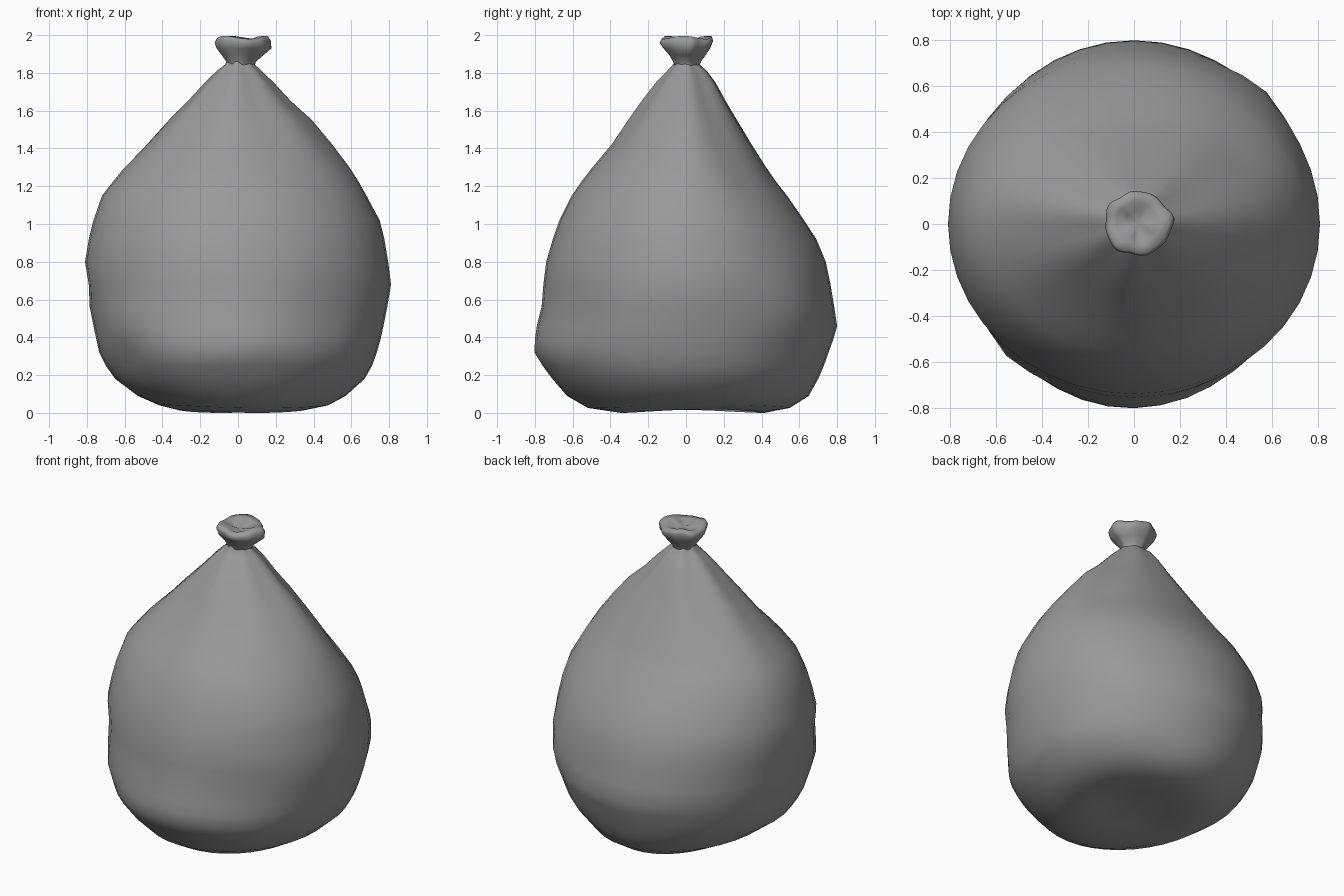
import bpy, bmesh
from math import sin, cos, pi, exp, atan2

SIDES = 40

# Dark grey plastic
plastic = bpy.data.materials.new("dark_plastic")
plastic.diffuse_color = (0.32, 0.32, 0.32, 1)


def loft(name, rings, shape, bottom=None, top=None):
    """Skin rings of (z, left, right, front, back) reaches, optional end points."""
    bm = bmesh.new()
    loops = []
    for z, l, r, f, b in rings:
        loop = []
        for i in range(SIDES):
            a = 2 * pi * i / SIDES
            c, s = cos(a), sin(a)
            x = c * (r if c > 0 else l)
            y = s * (b if s > 0 else f)
            loop.append(bm.verts.new(shape(x, y, z, a)))
        loops.append(loop)
    for lo, hi in zip(loops, loops[1:]):
        for i in range(SIDES):
            j = (i + 1) % SIDES
            bm.faces.new((lo[i], lo[j], hi[j], hi[i]))
    for point, loop in ((bottom, loops[0]), (top, loops[-1])):
        if point:
            tip = bm.verts.new(point)
            for i in range(SIDES):
                bm.faces.new((tip, loop[i], loop[(i + 1) % SIDES]))
    bmesh.ops.recalc_face_normals(bm, faces=bm.faces)
    me = bpy.data.meshes.new(name)
    bm.to_mesh(me)
    bm.free()
    me.materials.append(plastic)
    for p in me.polygons:
        p.use_smooth = True
    ob = bpy.data.objects.new(name, me)
    bpy.context.collection.objects.link(ob)
    return ob


# Dents and bulges: angle (degrees), height, angular width, height width, depth
DENTS = [(212, 0.28, 12, 0.09, -0.04), (224, 0.48, 10, 0.09, 0.03),
         (305, 0.50, 16, 0.18, -0.02), (285, 0.25, 18, 0.08, -0.015),
         (40, 1.22, 9, 0.07, -0.03), (310, 1.24, 8, 0.05, -0.02),
         (140, 1.35, 10, 0.12, -0.02), (45, 0.58, 12, 0.12, 0.035),
         (60, 0.12, 14, 0.08, -0.03)]


def body_shape(x, y, z, a):
    k = 1.0
    for deg, h, wa, wz, d in DENTS:
        t = a - deg * pi / 180
        t = atan2(sin(t), cos(t)) / (wa * pi / 180)
        k += d * exp(-t * t - ((z - h) / wz) ** 2)
    # pleats gathering toward the tie
    w = max(0, min(1, (z - 1.2) / 0.5))
    k += 0.04 * w * (sin(7 * a + 0.6) + 0.6 * sin(4 * a + 2))
    # uneven ground contact
    if z < 0.06:
        z += 0.009 * (sin(2 * a + 1) + 1)
    return x * k, y * k, z


body = [
    (0.025, .20, .20, .20, .22), (0.000, .32, .36, .35, .42),
    (0.025, .42, .48, .52, .55), (0.09, .53, .57, .63, .65),
    (0.18, .65, .67, .71, .70), (0.25, .70, .71, .765, .73),
    (0.32, .735, .735, .805, .755), (0.39, .75, .755, .80, .78),
    (0.46, .765, .77, .79, .80), (0.56, .785, .79, .765, .785),
    (0.68, .79, .81, .755, .765), (0.80, .81, .795, .74, .74),
    (0.92, .79, .775, .705, .69), (1.02, .765, .75, .67, .625),
    (1.15, .72, .68, .605, .535), (1.22, .665, .64, .555, .48),
    (1.30, .60, .585, .49, .425), (1.42, .48, .49, .385, .35),
    (1.55, .36, .38, .295, .27), (1.65, .26, .27, .225, .21),
    (1.75, .17, .18, .15, .155), (1.81, .11, .12, .095, .11),
    (1.845, .065, .085, .065, .07), (1.86, .06, .08, .06, .065)]
loft("bag_body", body, body_shape, bottom=(0, 0, 0.045))


# Gathered mouth above the tie
def mouth_shape(x, y, z, a):
    k = 1 + 0.035 * sin(5 * a + 1) + 0.025 * sin(8 * a)
    if z > 1.93:
        z += 0.008 * sin(3 * a + 2)
    return x * k + 0.006, y * k + 0.003, z


mouth = [
    (1.84, .062, .08, .062, .068), (1.86, .07, .085, .07, .075),
    (1.895, .095, .125, .09, .10), (1.93, .122, .163, .12, .122),
    (1.965, .133, .162, .14, .138), (1.988, .12, .145, .13, .132),
    (1.985, .085, .105, .09, .09), (1.968, .04, .06, .05, .05)]
loft("tied_mouth", mouth, mouth_shape, top=(0.02, 0, 1.96))
